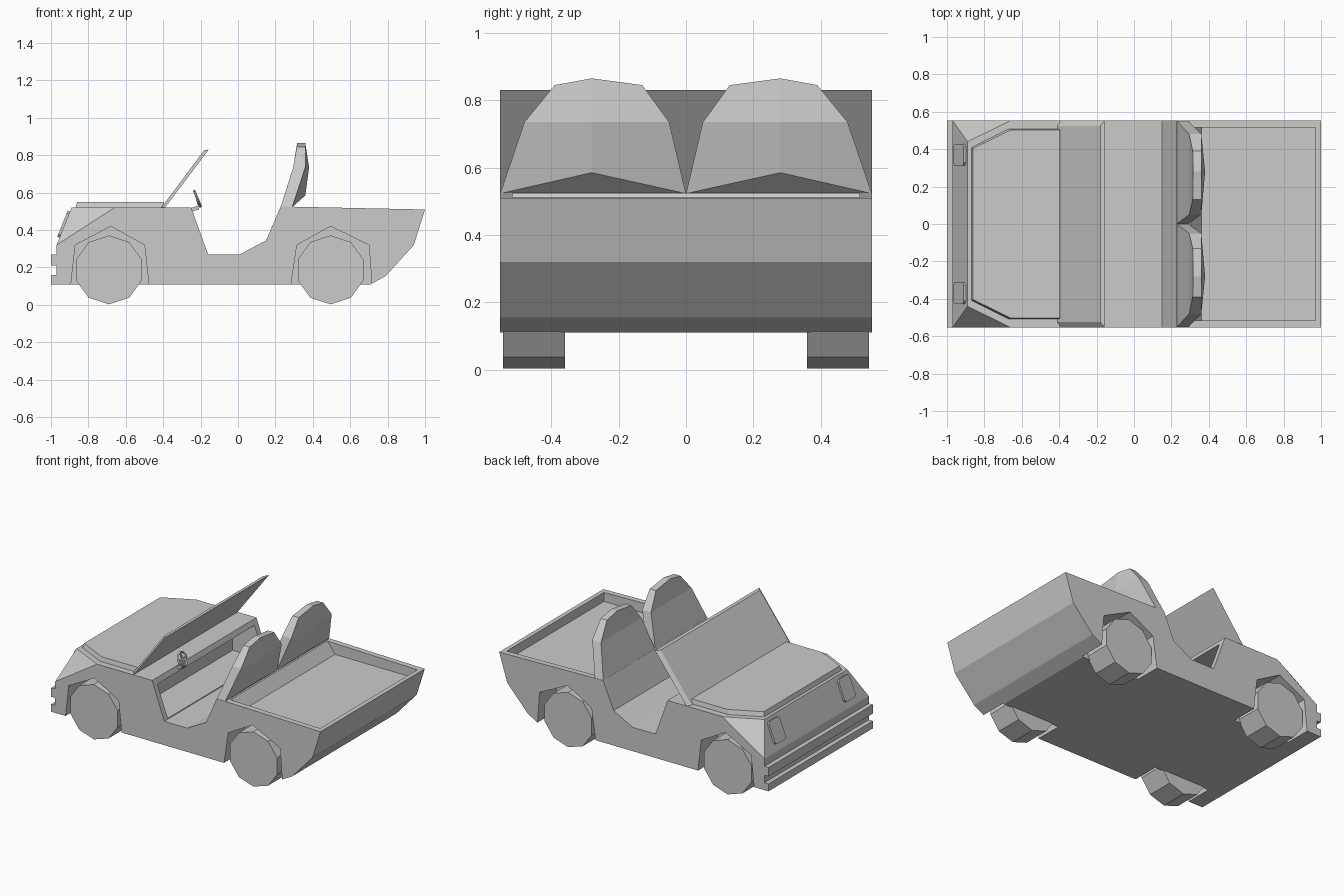
import bpy, bmesh, math
from mathutils import Vector, Matrix

if "Cube" in bpy.data.objects:
    bpy.data.objects.remove(bpy.data.objects["Cube"])

W = 0.553  # half width of the body


def finish(name, bm):
    bmesh.ops.recalc_face_normals(bm, faces=bm.faces[:])
    me = bpy.data.meshes.new(name)
    bm.to_mesh(me)
    bm.free()
    ob = bpy.data.objects.new(name, me)
    bpy.context.collection.objects.link(ob)
    return ob


def prism(pts, y0, y1):
    """Side profile (x, z) extruded across the car."""
    bm = bmesh.new()
    a = [bm.verts.new((x, y0, z)) for x, z in pts]
    b = [bm.verts.new((x, y1, z)) for x, z in pts]
    bm.faces.new(a)
    bm.faces.new(b[::-1])
    for i in range(len(a)):
        j = (i + 1) % len(a)
        bm.faces.new((a[i], b[i], b[j], a[j]))
    return bm


def loft(low, high):
    """Solid between two matching rings of 3D points."""
    bm = bmesh.new()
    a = [bm.verts.new(p) for p in low]
    b = [bm.verts.new(p) for p in high]
    bm.faces.new(a)
    bm.faces.new(b[::-1])
    for i in range(len(a)):
        j = (i + 1) % len(a)
        bm.faces.new((a[i], b[i], b[j], a[j]))
    return bm


def cut(ob, bm):
    cutter = finish("cutter", bm)
    cutter.hide_render = True
    m = ob.modifiers.new("cut", 'BOOLEAN')
    m.operation, m.solver, m.object = 'DIFFERENCE', 'EXACT', cutter
    bpy.context.view_layer.objects.active = ob
    bpy.ops.object.modifier_apply(modifier=m.name)
    bpy.data.objects.remove(cutter)


# Body: full-width side profile with bumper groove and door opening
profile = [(-1, .11), (-1, .16), (-.97, .16), (-.97, .21), (-1, .21), (-1, .27),
           (-.97, .27), (-.97, .32), (-.89, .52), (-.25, .52), (-.16, .27), (.01, .27),
           (.15, .345), (.228, .525), (.29, .525), (1, .51), (.94, .32), (.79, .155), (.71, .11)]
bm = prism(profile, -W, W)
# Chamfered front corners
for s in (-1, 1):
    a, b, c = (Vector(p) for p in ((-.97, s * W, .32), (-.89, s * .44, .52), (-.66, s * W, .52)))
    n = (b - a).cross(c - a).normalized()
    if n.z < 0:
        n = -n
    r = bmesh.ops.bisect_plane(bm, geom=bm.verts[:] + bm.edges[:] + bm.faces[:],
                               plane_co=b, plane_no=n, dist=1e-4, clear_outer=True)
    bmesh.ops.holes_fill(bm, edges=[e for e in bm.edges if e.is_boundary], sides=0)
body = finish("body", bm)

# Wheel arches
for s in (-1, 1):
    for arch in ([(-.90, .05), (-.87, .32), (-.68, .42), (-.50, .32), (-.47, .05)],
                 [(.275, .05), (.315, .32), (.495, .42), (.70, .32), (.72, .05)]):
        cut(body, prism(arch, s * .37, s * .7))

# Footwell under the dashboard and the load bed
cut(body, prism([(-.40, .275), (-.40, .485), (-.1, .485), (-.1, .275)], -.515, .515))
cut(body, prism([(.36, .45), (.27, .57), (.97, .57), (.97, .45)], -.515, .515))

# Raised bonnet panel
ring = [(-.87, .41), (-.67, .51), (-.395, .51)]
ring += [(x, -y) for x, y in ring[::-1]]
finish("bonnet", loft([(x, y, .515) for x, y in ring],
                      [(x + (.01 if x < -.6 else 0), y * .985, .55) for x, y in ring]))

# Windscreen: slanted slab, front face slightly narrower
finish("windscreen", loft(
    [(-.41, -.525, .52), (-.41, .525, .52), (-.18, .525, .828), (-.18, -.525, .828)],
    [(-.39, -W, .52), (-.39, W, .52), (-.157, W, .83), (-.157, -W, .83)]))


# Seat backs: tapered outline with a ridge down the rear
def seat(name, s):
    bm = bmesh.new()
    out = [(.552, .523, .228, .29), (.48, .735, .295, .36), (.39, .845, .314, .36),
           (.28, .865, .316, .36), (.13, .845, .314, .36), (.05, .735, .295, .36), (0, .523, .228, .29)]
    f = [bm.verts.new((xf, s * y, z)) for y, z, xf, xb in out]
    b = [bm.verts.new((xb, s * y, z)) for y, z, xf, xb in out]
    mid = bm.verts.new((.38, s * .28, .735))
    low = bm.verts.new((.36, s * .28, .585))
    for i in range(7):
        j = (i + 1) % 7
        bm.faces.new((f[i], f[j], b[j], b[i]))
    bm.faces.new((f[0], f[1], f[5], f[6]))
    bm.faces.new((f[1], f[2], f[3], f[4], f[5]))
    bm.faces.new((b[0], b[1], mid, low))
    bm.faces.new((b[6], b[5], mid, low))
    bm.faces.new((b[1], b[2], b[3], mid))
    bm.faces.new((b[5], b[4], b[3], mid))
    bm.faces.new((b[0], low, b[6]))
    finish(name, bm)


seat("seat_left", -1)
seat("seat_right", 1)

# Ten-sided wheels
for label, x in (("front", -.69), ("rear", .495)):
    for side, s in (("left", -1), ("right", 1)):
        pts = [(x + .184 * math.sin(k * math.pi / 5), .187 + .184 * math.cos(k * math.pi / 5))
               for k in range(10)]
        finish(f"{label}_wheel_{side}", prism(pts, s * .36, s * .543))

# Headlights lying on the sloped nose
slope = math.atan2(.08, .20)
for side, s in (("left", -1), ("right", 1)):
    bm = bmesh.new()
    bmesh.ops.create_cube(bm, size=1)
    bmesh.ops.transform(bm, verts=bm.verts, matrix=Matrix.Translation((-.928, s * .37, .43))
                        @ Matrix.Rotation(slope, 4, 'Y') @ Matrix.Diagonal((.022, .115, .15, 1)))
    vertical = [e for e in bm.edges if abs((e.verts[0].co - e.verts[1].co).normalized().dot(
        Vector((math.cos(slope), 0, -math.sin(slope))))) > .9]
    bmesh.ops.bevel(bm, geom=vertical, offset=.015, segments=1, affect='EDGES')
    finish("headlight_" + side, bm)

# Steering wheel with crossbar and column
tilt = Matrix.Translation((-.217, -.28, .568)) @ Matrix.Rotation(math.radians(68), 4, 'Y')
bpy.ops.mesh.primitive_torus_add(major_segments=10, minor_segments=4, major_radius=.045, minor_radius=.007)
rim = bpy.context.object
rim.name = "steering_wheel"
rim.matrix_world = tilt
for name, size in (("steering_crossbar", (.012, .09, .008)), ("steering_spoke", (.09, .012, .008))):
    bm = bmesh.new()
    bmesh.ops.create_cube(bm, size=1, matrix=tilt @ Matrix.Diagonal((*size, 1)))
    finish(name, bm)
finish("steering_column", prism([(-.26, .515), (-.24, .50), (-.21, .51), (-.20, .535), (-.215, .57),
                                 (-.225, .565), (-.215, .53)], -.29, -.27))
